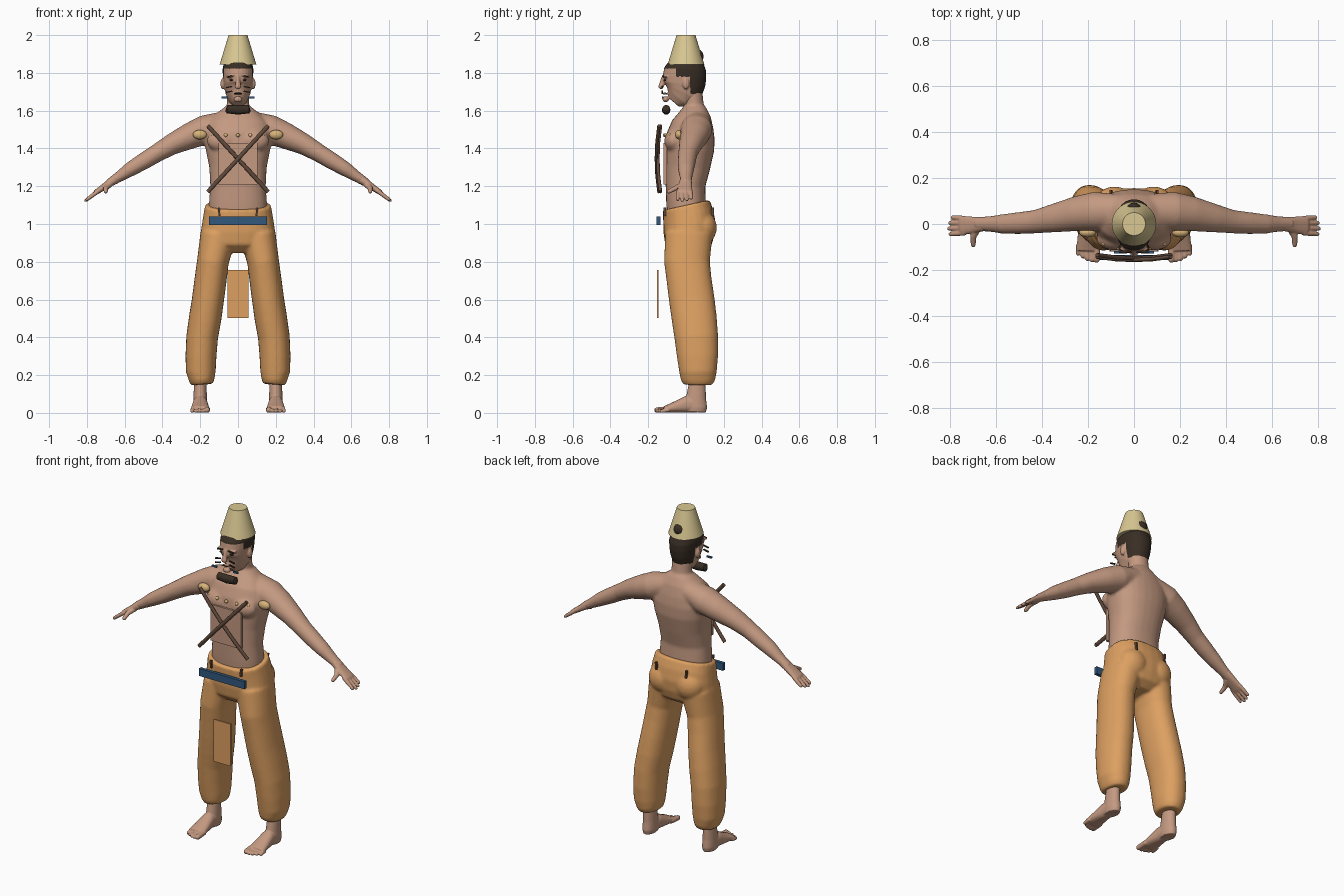
import bpy, bmesh, math
from mathutils import Vector, Matrix

cube = bpy.data.objects.get("Cube")
if cube:
    bpy.data.objects.remove(cube, do_unlink=True)


def material(name, r, g, b):
    m = bpy.data.materials.new(name)
    m.use_nodes = True
    m.diffuse_color = (r, g, b, 1)
    m.node_tree.nodes["Principled BSDF"].inputs["Base Color"].default_value = (r, g, b, 1)
    return m


SKIN = material("skin", .55, .32, .22)
CLOTH = material("orange_cloth", .72, .35, .12)
CREAM = material("cream", .70, .58, .29)
GOLD = material("pale_gold", .68, .45, .19)
HAIR = material("dark_hair", .04, .027, .018)
WOOD = material("brown_wood", .12, .068, .045)
BLUE = material("blue", .032, .098, .205)
X, Y = Vector((1, 0, 0)), Vector((0, 1, 0))


def loft(bm, rings, ref, power=2.0, sides=28, tip=False):
    """Skin rings of (centre, radius along ref, other radius) along a path."""
    rings = [(Vector(c), a, b) for c, a, b in rings]
    if tip:  # rounded end
        c, a, b = rings[-1]
        t = (c - rings[-2][0]).normalized()
        rings.append((c + t * b * .6, a * .8, b * .8))
        rings.append((c + t * b, a * .4, b * .4))
    loops = []
    for i, (c, a, b) in enumerate(rings):
        t = (rings[min(i + 1, len(rings) - 1)][0] - rings[max(i - 1, 0)][0]).normalized()
        u = (ref - t * ref.dot(t)).normalized()
        v = t.cross(u)
        loop = []
        for k in range(sides):
            ang = math.tau * k / sides
            cu, sv = math.cos(ang), math.sin(ang)
            pu = math.copysign(abs(cu) ** (2 / power), cu)
            pv = math.copysign(abs(sv) ** (2 / power), sv)
            loop.append(bm.verts.new(c + u * a * pu + v * b * pv))
        loops.append(loop)
    for lo, hi in zip(loops, loops[1:]):
        for k in range(sides):
            j = (k + 1) % sides
            bm.faces.new((lo[k], lo[j], hi[j], hi[k]))
    bm.faces.new(loops[0])
    bm.faces.new(loops[-1])


def stack(bm, rows, power=2.0):
    """Upright loft from rows of (z, x, x radius, front y, back y)."""
    loft(bm, [((x, (f + b) / 2, z), rx, (b - f) / 2) for z, x, rx, f, b in rows], X, power)


def ball(bm, centre, radii):
    mat = Matrix.Translation(centre) @ Matrix.Diagonal((*radii, 1))
    bmesh.ops.create_uvsphere(bm, u_segments=24, v_segments=14, radius=1, matrix=mat)


def finish(name, bm, mat, smooth=True):
    bmesh.ops.recalc_face_normals(bm, faces=bm.faces)
    me = bpy.data.meshes.new(name)
    bm.to_mesh(me)
    bm.free()
    me.materials.append(mat)
    ob = bpy.data.objects.new(name, me)
    bpy.context.collection.objects.link(ob)
    if smooth:
        for p in me.polygons:
            p.use_smooth = True
        me.set_sharp_from_angle(angle=math.radians(40))
    return ob


def fuse(name, bm, mat, voxel, repeat):
    """Merge overlapping shells into one smooth skin."""
    ob = finish(name, bm, mat, False)
    rm = ob.modifiers.new("merge", 'REMESH')
    rm.mode = 'VOXEL'
    rm.voxel_size = voxel
    sm = ob.modifiers.new("soften", 'SMOOTH')
    sm.factor, sm.iterations = .5, repeat
    bpy.context.view_layer.update()
    me = bpy.data.meshes.new_from_object(ob.evaluated_get(bpy.context.evaluated_depsgraph_get()))
    ob.modifiers.clear()
    old, ob.data = ob.data, me
    bpy.data.meshes.remove(old)
    me.materials.clear()
    me.materials.append(mat)
    for p in me.polygons:
        p.use_smooth = True
        p.material_index = 0
    return ob


def box(name, centre, size, mat, tilt=0):
    bm = bmesh.new()
    m = Matrix.Translation(centre) @ Matrix.Rotation(tilt, 4, 'Y') @ Matrix.Diagonal((*size, 1))
    bmesh.ops.create_cube(bm, size=1, matrix=m)
    return finish(name, bm, mat, False)


def blob(name, centre, radii, mat):
    bm = bmesh.new()
    ball(bm, centre, radii)
    return finish(name, bm, mat)


# Torso, neck and arms
bm = bmesh.new()
stack(bm, [(1.04, 0, .155, -.10, .11), (1.12, 0, .153, -.105, .105), (1.2, 0, .147, -.108, .102),
           (1.3, 0, .152, -.11, .127), (1.4, 0, .172, -.11, .15), (1.47, 0, .182, -.102, .152),
           (1.53, 0, .165, -.075, .146), (1.58, 0, .12, -.04, .13), (1.62, 0, .07, -.015, .105)], 2.3)
loft(bm, [((0, .06, 1.54), .075, .06), ((0, .042, 1.63), .058, .052), ((0, .03, 1.72), .058, .055)], X)
for s in (1, -1):
    ball(bm, (s * .08, -.065, 1.44), (.085, .05, .06))
    loft(bm, [((s * .06, .06, 1.54), .07, .06), ((s * .17, .055, 1.5), .085, .078),
              ((s * .25, .045, 1.468), .076, .07), ((s * .35, .025, 1.422), .062, .056),
              ((s * .43, .01, 1.375), .051, .048), ((s * .5, .004, 1.332), .048, .045),
              ((s * .57, 0, 1.29), .043, .039), ((s * .63, 0, 1.25), .034, .029),
              ((s * .69, 0, 1.212), .029, .022)], Y)
fuse("torso_and_arms", bm, SKIN, .008, 8)

for s, side in ((1, "left"), (-1, "right")):
    # Hands
    bm = bmesh.new()
    loft(bm, [((s * .65, 0, 1.238), .03, .024), ((s * .70, -.004, 1.203), .036, .018),
              ((s * .75, -.007, 1.169), .041, .014)], Y, 2.4, tip=True)
    for i in range(4):
        y, reach = .024 - .021 * i, (.068, .082, .088, .08)[i]
        base = Vector((s * .735, y, 1.178))
        aim = Vector((s * .8, (y + .007) * 2, -.6))
        loft(bm, [(base, .011, .011), (base + aim * reach * .5, .011, .011),
                  (base + aim * reach, .009, .009)], Y, tip=True)
    loft(bm, [((s * .68, -.015, 1.21), .018, .016), ((s * .70, -.055, 1.19), .014, .013),
              ((s * .70, -.09, 1.172), .011, .011)], X, tip=True)
    fuse(side + "_hand", bm, SKIN, .004, 3)

    # Feet
    bm = bmesh.new()
    x = s * .2
    stack(bm, [(.26, x, .042, .015, .115), (.15, x, .033, .014, .104), (.08, x, .036, 0, .106),
               (.03, x, .038, -.01, .112), (.004, x, .034, -.005, .105)])
    loft(bm, [((x, .06, .045), .035, .042), ((x, 0, .045), .039, .044),
              ((x, -.06, .03), .046, .029), ((s * .201, -.115, .018), .05, .017)], X, 2.3)
    for i in range(5):
        r = (.015, .011, .011, .01, .01)[i]
        tx, tip_y = s * (.163 + .02 * i), (-.153, -.155, -.15, -.14, -.128)[i]
        loft(bm, [((tx, -.09, r + .005), r, r), ((tx, tip_y, r), r, r)], X, tip=True)
    fuse(side + "_foot", bm, SKIN, .004, 3)

# Baggy trousers
bm = bmesh.new()
stack(bm, [(.85, 0, .09, -.06, .09), (.89, 0, .18, -.11, .135), (.95, 0, .198, -.12, .152),
           (1.0, 0, .191, -.12, .157), (1.05, 0, .183, -.123, .147), (1.1, 0, .174, -.126, .128)], 2.4)
for s in (1, -1):
    ball(bm, (s * .085, .085, .98), (.09, .078, .09))
    stack(bm, [(.94, s * .105, .095, -.11, .14), (.8, s * .133, .084, -.116, .126),
               (.7, s * .146, .085, -.102, .136), (.6, s * .159, .085, -.09, .151),
               (.5, s * .174, .086, -.076, .163), (.4, s * .19, .084, -.061, .17),
               (.3, s * .196, .082, -.048, .17), (.22, s * .197, .079, -.036, .163),
               (.175, s * .192, .068, -.028, .154), (.15, s * .19, .058, -.015, .14)], 2.2)
fuse("trousers", bm, CLOTH, .008, 6)
for s in (1, -1):
    for y in (-.113, .14):
        box("belt_loop", (s * .1, y, 1.065), (.01, .014, .045), WOOD, s * .1)

# Head with hair coloured by a hairline rule
bm = bmesh.new()
stack(bm, [(1.645, 0, .026, -.10, -.03), (1.67, 0, .052, -.116, .03), (1.7, 0, .067, -.12, .085),
           (1.74, 0, .075, -.122, .102), (1.78, 0, .08, -.122, .108), (1.82, 0, .082, -.115, .108),
           (1.85, 0, .075, -.095, .095), (1.88, 0, .045, -.06, .06)], 2.2)
loft(bm, [((0, -.115, 1.785), .01, .012), ((0, -.125, 1.75), .011, .014),
          ((0, -.132, 1.728), .018, .014)], X, tip=True)
ball(bm, (0, -.113, 1.69), (.025, .013, .006))
ball(bm, (0, -.108, 1.66), (.024, .017, .016))
for s in (1, -1):
    ball(bm, (s * .081, .0, 1.742), (.012, .018, .03))
    ball(bm, (s * .035, -.106, 1.78), (.028, .016, .007))
head = fuse("head", bm, SKIN, .005, 3)
head.data.materials.append(HAIR)
for p in head.data.polygons:
    c = p.center
    start = -.2 if c.z > 1.822 else -.055 if c.z > 1.78 else .022
    p.material_index = int(c.z > 1.688 and c.y > start)

# Eyes, brows, cheek stripes and floating blue bars
for s in (1, -1):
    blob("eye", (s * .034, -.111, 1.762), (.012, .007, .005), HAIR)
    box("brow", (s * .036, -.12, 1.782), (.036, .009, .007), HAIR, s * .1)
    for z in (1.725, 1.7):
        box("cheek_stripe", (s * .047, -.125, z), (.034, .008, .007), HAIR, s * .2)
    box("cheek_bar", (s * .071, -.123, 1.669), (.032, .009, .01), BLUE)
box("mouth", (0, -.125, 1.691), (.04, .008, .004), HAIR)

# Floating chin beard
bm = bmesh.new()
loft(bm, [((-.064, -.105, 1.61), .01, .012), ((-.058, -.105, 1.608), .02, .022),
          ((0, -.105, 1.604), .022, .025), ((.058, -.105, 1.608), .02, .022),
          ((.064, -.105, 1.61), .01, .012)], Y)
finish("beard", bm, HAIR)

# Tapered hat and hair knot
bm = bmesh.new()
bmesh.ops.create_cone(bm, cap_ends=True, segments=40, radius1=.097, radius2=.05, depth=.155,
                      matrix=Matrix.Translation((0, 0, 1.9225)))
finish("hat", bm, CREAM)
blob("hair_knot", (0, .056, 1.888), (.036, .037, .038), HAIR)

# Chest plate, studs and beads
box("chest_plate", (0, -.11, 1.32), (.205, .018, .22), SKIN)
for s in (1, -1):
    blob("shoulder_stud", (s * .202, -.037, 1.473), (.037, .021, .025), GOLD)
for i in range(-2, 3):
    x = i * .065
    blob("bead", (x, 1.6 * x * x - .112, 1.47), (.01, .01, .01), GOLD)

# Crossed bowed sticks
for s in (1, -1):
    bm = bmesh.new()
    loft(bm, [((s * .16 * t, -.153 + .014 * t * t - .004 * s, 1.345 + .175 * t), .009, .011)
              for t in (-1, -.5, 0, .5, 1)], Y, sides=12)
    finish("crossed_stick", bm, WOOD)

# Belt bar and hanging cloth panel
box("belt_bar", (0, -.146, 1.018), (.305, .02, .045), BLUE)
box("cloth_panel", (0, -.149, .63), (.112, .009, .255), CLOTH)
